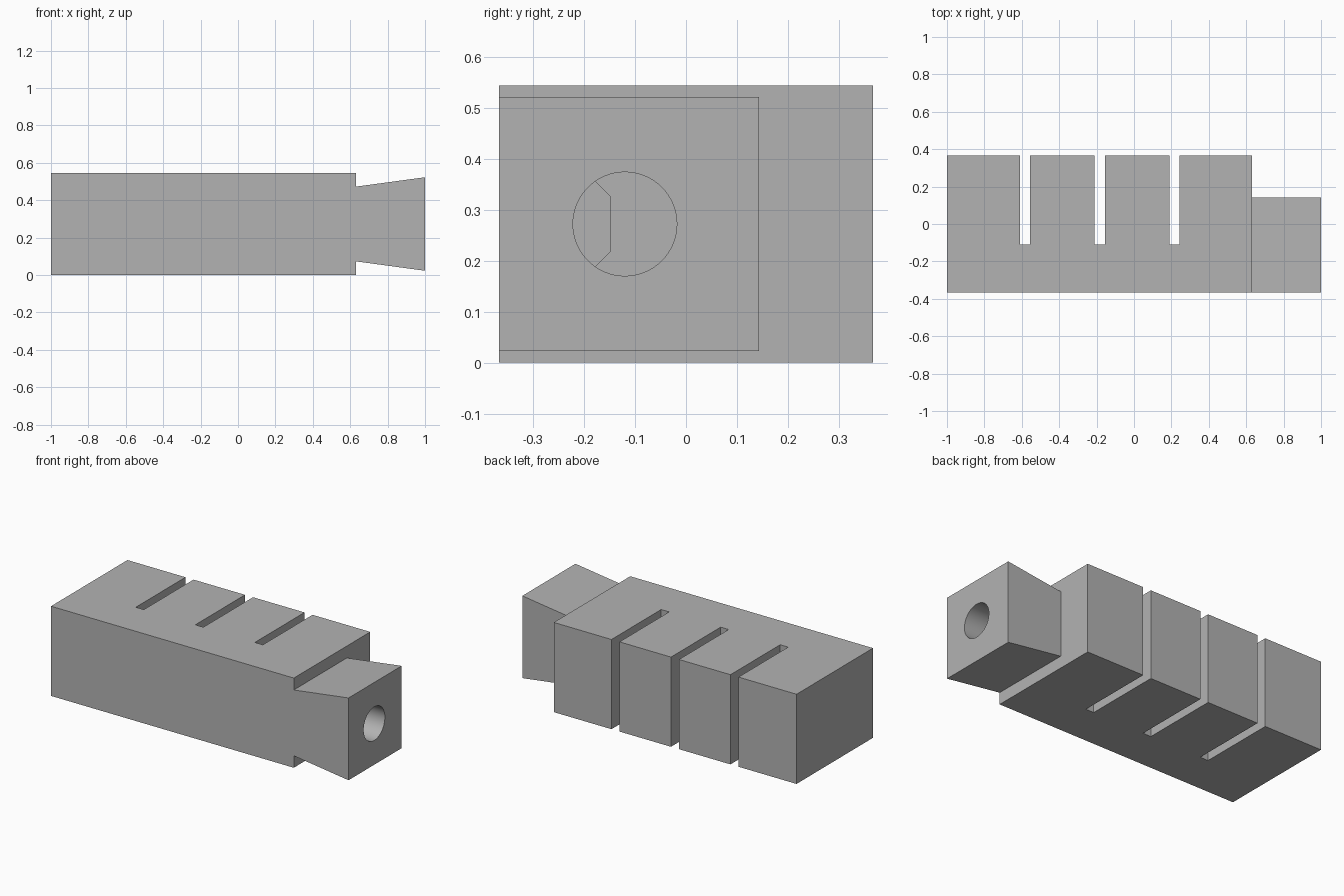
import bpy, bmesh, math
from mathutils import Vector

cube = bpy.data.objects.get("Cube")
if cube:
    bpy.data.objects.remove(cube, do_unlink=True)

grey = bpy.data.materials.new("plain grey")
grey.use_nodes = True
grey.diffuse_color = (0.45, 0.45, 0.45, 1)
grey.node_tree.nodes["Principled BSDF"].inputs["Base Color"].default_value = grey.diffuse_color

BACK, SHOULDER, HEIGHT = 0.367, 0.632, 0.545
MID = HEIGHT / 2
HOLE_Y, HOLE_R, HOLE_END = -0.12, 0.102, 0.45


def prism(name, points, extrude):
    """Closed solid made by extruding a flat outline."""
    bm = bmesh.new()
    face = bm.faces.new([bm.verts.new(p) for p in points])
    result = bmesh.ops.extrude_face_region(bm, geom=[face])
    moved = [g for g in result["geom"] if isinstance(g, bmesh.types.BMVert)]
    bmesh.ops.translate(bm, vec=Vector(extrude), verts=moved)
    bmesh.ops.recalc_face_normals(bm, faces=bm.faces)
    mesh = bpy.data.meshes.new(name)
    bm.to_mesh(mesh)
    bm.free()
    mesh.materials.append(grey)
    obj = bpy.data.objects.new(name, mesh)
    bpy.context.collection.objects.link(obj)
    return obj


# Comb-shaped body, slotted from the back
outline = [(-1, -BACK), (SHOULDER, -BACK), (SHOULDER, BACK)]
for x in (0.217, -0.183, -0.583):
    left, right = x - 0.027, x + 0.027
    outline += [(right, BACK), (right, -0.11), (left, -0.11), (left, BACK)]
outline.append((-1, BACK))
body = prism("slotted_body", [(x, y, 0) for x, y in outline], (0, 0, HEIGHT))

# Flared dovetail tongue on the end
tongue = prism("dovetail_tongue",
               [(SHOULDER, -BACK, MID - 0.2), (1, -BACK, MID - 0.25),
                (1, -BACK, MID + 0.25), (SHOULDER, -BACK, MID + 0.2)],
               (0, 0.51, 0))

# Blind round hole bored into the tongue and body
circle = [(HOLE_END, HOLE_Y + HOLE_R * math.cos(a), MID + HOLE_R * math.sin(a))
          for a in (math.tau * i / 64 for i in range(64))]
cutter = prism("hole_cutter", circle, (1.1 - HOLE_END, 0, 0))
cutter.hide_render = True
cutter.hide_set(True)
for obj in (body, tongue):
    mod = obj.modifiers.new("round hole", "BOOLEAN")
    mod.object = cutter
    mod.operation = "DIFFERENCE"
    mod.solver = "EXACT"
    bpy.ops.object.select_all(action="DESELECT")
    bpy.context.view_layer.objects.active = obj
    obj.select_set(True)
    bpy.ops.object.modifier_apply(modifier=mod.name)
    bpy.ops.object.shade_smooth_by_angle(angle=math.radians(30))
bpy.data.objects.remove(cutter, do_unlink=True)

# Chamfered stop at the bottom of the hole
prism("hole_stop",
      [(HOLE_END - 0.02, y, MID + z) for y, z in
       ((-0.148, -0.054), (-0.148, 0.054), (-0.23, 0.136), (-0.23, -0.136))],
      (0.05, 0, 0))
